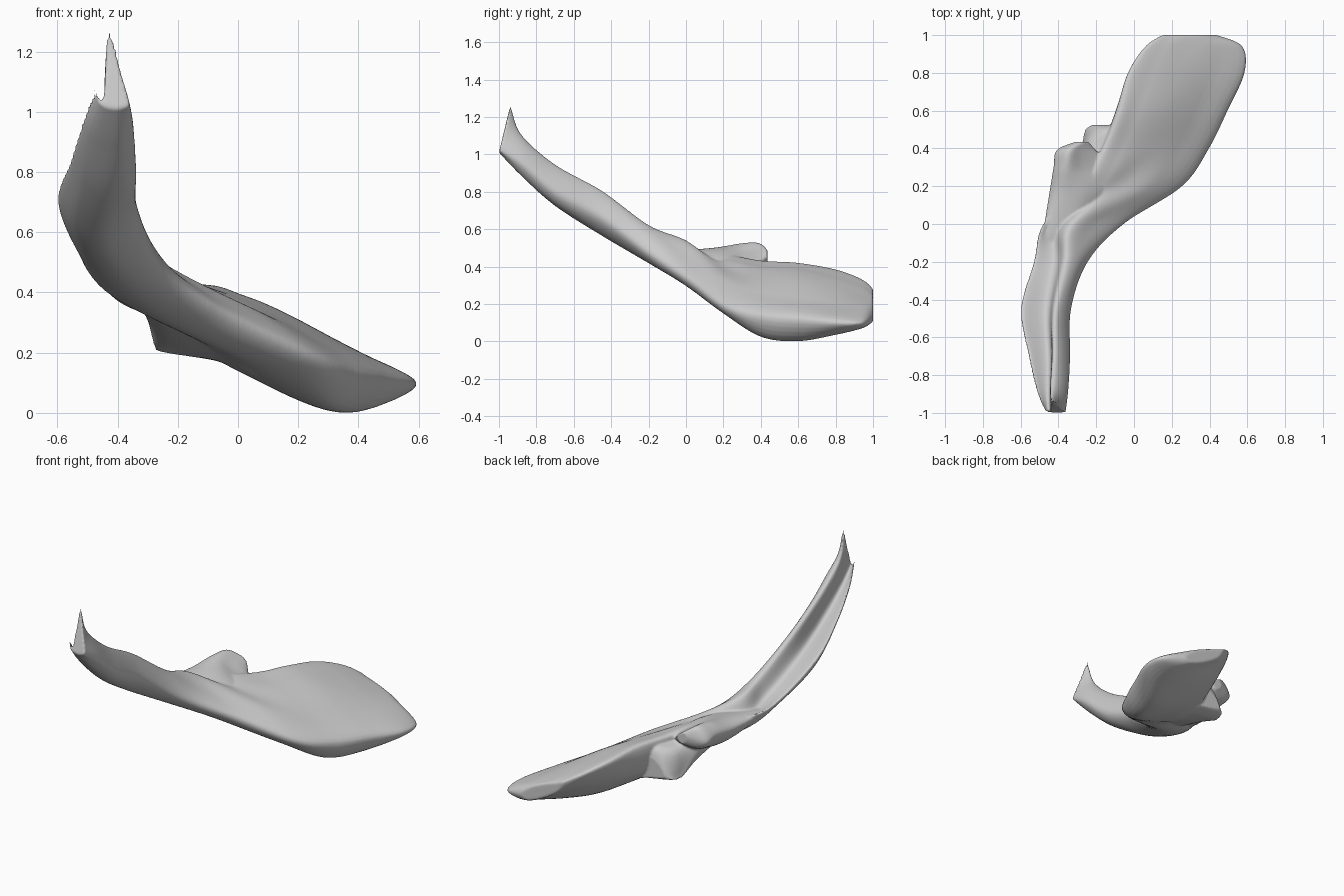
import bpy, bmesh
from mathutils import Vector


def spline(a, b, c, d, t):
    return 0.5 * (2 * b + (c - a) * t + (2 * a - 5 * b + 4 * c - d) * t * t
                  + (3 * b - a - 3 * c + d) * t ** 3)


def loft(name, sections, shear=0.0, around=6, along=10):
    """Smooth closed loft through (y, [(x, z), ...]) sections."""
    rings = []
    for i, (y, pts) in enumerate(sections):
        low = min(z for x, z in pts)
        p = [Vector((x, y + (shear * (z - low) if i == 0 else 0), z)) for x, z in pts]
        n = len(p)
        rings.append([spline(p[k - 1], p[k], p[(k + 1) % n], p[(k + 2) % n], j / around)
                      for k in range(n) for j in range(around)])
    fine, last = [], len(rings) - 1
    for i in range(last):
        q = [rings[max(0, min(last, i + k))] for k in (-1, 0, 1, 2)]
        for j in range(along):
            fine.append([spline(*c, j / along) for c in zip(*q)])
    fine.append(rings[last])
    bm = bmesh.new()
    vs = [[bm.verts.new(c) for c in r] for r in fine]
    m = len(vs[0])
    for a, b in zip(vs, vs[1:]):
        for k in range(m):
            bm.faces.new((a[k], a[(k + 1) % m], b[(k + 1) % m], b[k]))
    bm.faces.new(vs[0])
    bm.faces.new(vs[-1])
    bmesh.ops.recalc_face_normals(bm, faces=bm.faces)
    me = bpy.data.meshes.new(name)
    bm.to_mesh(me)
    bm.free()
    ob = bpy.data.objects.new(name, me)
    bpy.context.collection.objects.link(ob)
    return ob


# Grooved shaft: left lip, groove, ridge, upper right, right edge, three underside points
shaft = [
    (-1.0, [(-.475, 1.08), (-.447, 1.05), (-.43, 1.27), (-.385, 1.12), (-.362, 1.03), (-.38, 1.015), (-.41, 1.01), (-.455, 1.025)]),
    (-.88, [(-.515, .97), (-.45, .94), (-.44, 1.10), (-.39, 1.06), (-.348, .96), (-.375, .90), (-.42, .885), (-.485, .91)]),
    (-.7, [(-.555, .84), (-.45, .80), (-.43, .94), (-.38, .91), (-.338, .81), (-.37, .745), (-.44, .725), (-.515, .76)]),
    (-.45, [(-.595, .71), (-.46, .67), (-.425, .80), (-.375, .77), (-.333, .67), (-.37, .60), (-.45, .565), (-.545, .61)]),
    (-.2, [(-.53, .54), (-.42, .52), (-.37, .62), (-.3, .58), (-.245, .48), (-.28, .43), (-.37, .42), (-.47, .46)]),
    (0, [(-.48, .49), (-.40, .46), (-.33, .54), (-.2, .46), (-.06, .35), (-.1, .30), (-.25, .31), (-.42, .39)]),
]
# Broad tilted blade, same point order
blade = [
    (.2, [(-.28, .46), (-.18, .44), (-.08, .40), (.08, .33), (.25, .20), (.19, .15), (.0, .18), (-.2, .29)]),
    (.4, [(-.17, .42), (-.06, .405), (.07, .35), (.23, .26), (.395, .14), (.31, .025), (.09, .10), (-.12, .22)]),
    (.6, [(-.09, .41), (.02, .39), (.16, .33), (.33, .23), (.495, .12), (.39, .002), (.15, .07), (-.06, .23)]),
    (.8, [(-.03, .38), (.1, .345), (.24, .285), (.41, .20), (.585, .105), (.47, .035), (.22, .095), (.03, .235)]),
    (.94, [(.06, .33), (.16, .30), (.28, .25), (.43, .185), (.575, .10), (.46, .07), (.29, .125), (.12, .235)]),
    (1.0, [(.15, .28), (.21, .262), (.29, .235), (.37, .195), (.44, .13), (.39, .105), (.29, .145), (.19, .21)]),
]
# Upper prong continuing the left lip
upper = [
    (-.1, [(-.49, .48), (-.44, .48), (-.36, .47), (-.3, .44), (-.38, .42), (-.46, .44)]),
    (.15, [(-.45, .46), (-.38, .50), (-.25, .48), (-.15, .40), (-.3, .34), (-.41, .38)]),
    (.3, [(-.425, .47), (-.36, .525), (-.27, .48), (-.12, .38), (-.27, .34), (-.39, .39)]),
    (.39, [(-.41, .45), (-.35, .525), (-.28, .49), (-.2, .42), (-.28, .39), (-.37, .40)]),
    (.435, [(-.31, .47), (-.29, .49), (-.26, .48), (-.24, .45), (-.27, .42), (-.30, .44)]),
]
# Lower prong: a web beneath the blade root
lower = [
    (.05, [(-.33, .37), (-.2, .39), (-.05, .35), (-.02, .28), (-.15, .30), (-.28, .33)]),
    (.3, [(-.30, .34), (-.22, .40), (.0, .36), (.08, .14), (-.08, .19), (-.26, .25)]),
    (.43, [(-.27, .23), (-.23, .37), (-.06, .37), (.06, .14), (-.08, .175), (-.255, .205)]),
    (.5, [(-.25, .23), (-.19, .35), (-.09, .37), (.04, .16), (-.09, .185), (-.245, .212)]),
    (.525, [(-.22, .24), (-.18, .30), (-.09, .33), (.0, .18), (-.11, .20), (-.20, .22)]),
]
parts = [loft("bone_blade", shaft + blade, shear=.24), loft("upper_prong", upper), loft("lower_prong", lower)]

# Fuse the parts into one smooth surface
for o in bpy.context.selected_objects:
    o.select_set(False)
for o in parts:
    o.select_set(True)
body = parts[0]
bpy.context.view_layer.objects.active = body
bpy.ops.object.join()
r = body.modifiers.new("fuse", 'REMESH')
r.mode, r.voxel_size, r.use_smooth_shade = 'VOXEL', .007, True
s = body.modifiers.new("blend", 'SMOOTH')
s.factor, s.iterations = .5, 4
